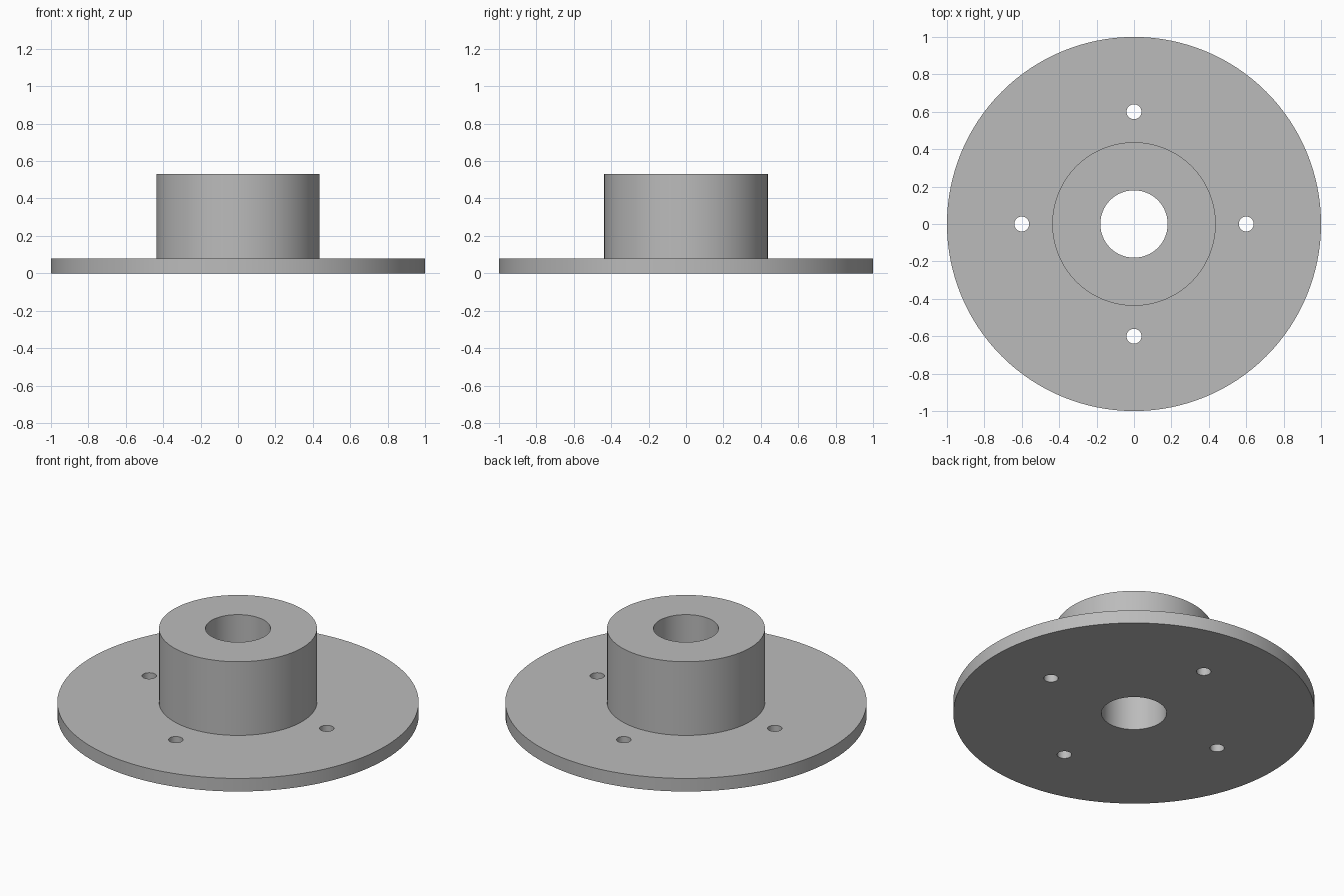
import bpy
import bmesh
import math
from mathutils import Matrix, Vector

cube = bpy.data.objects.get("Cube")
if cube:
    bpy.data.objects.remove(cube, do_unlink=True)

FLANGE_RADIUS, FLANGE_TOP = 1.0, 0.08
HUB_RADIUS, HUB_TOP = 0.437, 0.53
BORE_RADIUS = 0.18
BOLT_RADIUS, BOLT_CIRCLE, BOLT_COUNT = 0.04, 0.6, 4

# Plain grey metal
metal = bpy.data.materials.new("grey metal")
metal.use_nodes = True
grey = (0.5, 0.5, 0.5, 1.0)
metal.diffuse_color = grey
metal.node_tree.nodes["Principled BSDF"].inputs["Base Color"].default_value = grey


def add_object(name, bm):
    mesh = bpy.data.meshes.new(name)
    bmesh.ops.recalc_face_normals(bm, faces=bm.faces)
    bm.to_mesh(mesh)
    bm.free()
    obj = bpy.data.objects.new(name, mesh)
    bpy.context.collection.objects.link(obj)
    return obj


def lathe(name, profile, segments):
    """Revolve a closed (radius, height) profile around z."""
    bm = bmesh.new()
    rings = []
    for i in range(segments):
        a = math.tau * i / segments
        rings.append([bm.verts.new((r * math.cos(a), r * math.sin(a), z))
                      for r, z in profile])
    n = len(profile)
    for i in range(segments):
        here, there = rings[i], rings[(i + 1) % segments]
        for j in range(n):
            k = (j + 1) % n
            bm.faces.new((here[j], there[j], there[k], here[k]))
    return add_object(name, bm)


# Flange and hub turned as one piece with a through bore
flange = lathe("flanged_hub", [
    (BORE_RADIUS, 0), (FLANGE_RADIUS, 0), (FLANGE_RADIUS, FLANGE_TOP),
    (HUB_RADIUS, FLANGE_TOP), (HUB_RADIUS, HUB_TOP), (BORE_RADIUS, HUB_TOP)], 128)
flange.data.materials.append(metal)

# Bolt holes drilled through the flange
bm = bmesh.new()
for i in range(BOLT_COUNT):
    a = math.tau * i / BOLT_COUNT
    centre = Vector((math.cos(a), math.sin(a), 0)) * BOLT_CIRCLE
    centre.z = FLANGE_TOP / 2
    bmesh.ops.create_cone(bm, cap_ends=True, segments=32, radius1=BOLT_RADIUS,
                          radius2=BOLT_RADIUS, depth=FLANGE_TOP * 3,
                          matrix=Matrix.Translation(centre))
drill = add_object("bolt_hole_cutter", bm)
drill.data.materials.append(metal)
drill.hide_render = True

cut = flange.modifiers.new("bolt holes", 'BOOLEAN')
cut.operation = 'DIFFERENCE'
cut.solver = 'EXACT'
cut.object = drill

bpy.ops.object.select_all(action='DESELECT')
bpy.context.view_layer.objects.active = flange
flange.select_set(True)
bpy.ops.object.modifier_apply(modifier=cut.name)
bpy.data.objects.remove(drill, do_unlink=True)
bpy.ops.object.shade_smooth_by_angle(angle=math.radians(30))
